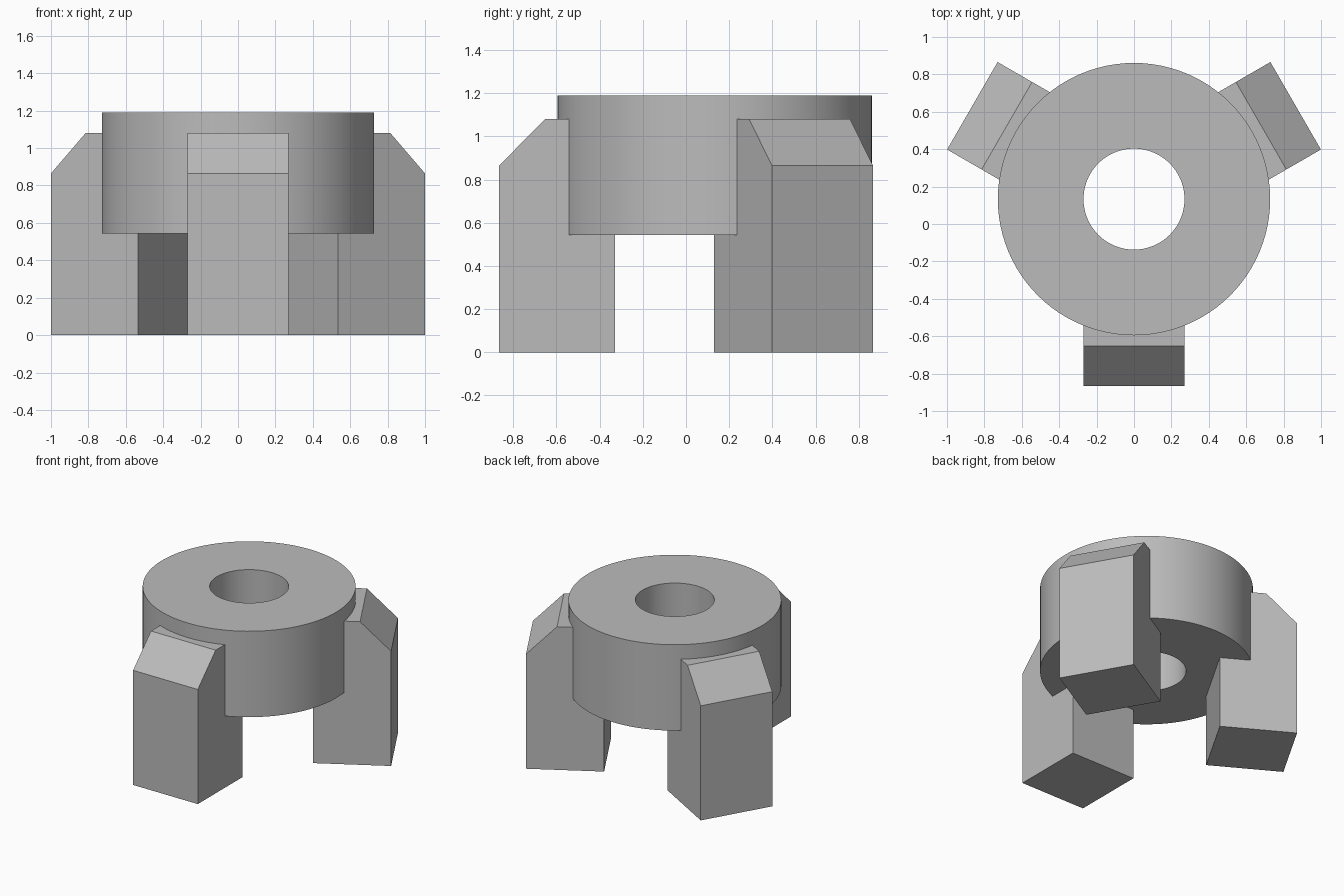
import bpy, bmesh, math
from mathutils import Matrix, Vector

if "Cube" in bpy.data.objects:
    bpy.data.objects.remove(bpy.data.objects["Cube"], do_unlink=True)

CENTRE = Vector((0, 0.133, 0))
SEGMENTS = 96

grey = bpy.data.materials.new("plain grey")
grey.use_nodes = True
colour = (0.5, 0.5, 0.5, 1)
grey.diffuse_color = colour
grey.node_tree.nodes["Principled BSDF"].inputs["Base Color"].default_value = colour


def finish(name, bm):
    """Turn a bmesh into a grey object."""
    bmesh.ops.recalc_face_normals(bm, faces=bm.faces)
    mesh = bpy.data.meshes.new(name)
    bm.to_mesh(mesh)
    bm.free()
    mesh.materials.append(grey)
    obj = bpy.data.objects.new(name, mesh)
    bpy.context.collection.objects.link(obj)
    return obj


def make_ring(name, inner, outer, bottom, top):
    """Spin a rectangular section around the ring axis."""
    bm = bmesh.new()
    section = [(inner, bottom), (outer, bottom), (outer, top), (inner, top)]
    verts = [bm.verts.new(CENTRE + Vector((r, 0, z))) for r, z in section]
    edges = [bm.edges.new((verts[i], verts[(i + 1) % 4])) for i in range(4)]
    bmesh.ops.spin(bm, geom=verts + edges, cent=CENTRE, axis=(0, 0, 1),
                   angle=math.tau, steps=SEGMENTS, use_merge=True)
    bmesh.ops.remove_doubles(bm, verts=bm.verts, dist=1e-4)
    return finish(name, bm)


def make_leg(name, angle):
    """Extrude the chamfered side profile across the leg's width."""
    half_width = 0.27
    profile = [(0.462, 0), (0.998, 0), (0.998, 0.865), (0.785, 1.08), (0.462, 1.08)]
    bm = bmesh.new()
    face = bm.faces.new([bm.verts.new((r, -half_width, z)) for r, z in profile])
    side = bmesh.ops.extrude_face_region(bm, geom=[face])["geom"]
    moved = [v for v in side if isinstance(v, bmesh.types.BMVert)]
    bmesh.ops.translate(bm, verts=moved, vec=(0, 2 * half_width, 0))
    bm.transform(Matrix.Translation(CENTRE) @ Matrix.Rotation(angle, 4, "Z"))
    return finish(name, bm)


# Thick ring, with three legs fused into its rim
body = make_ring("ring_with_legs", 0.27, 0.728, 0.542, 1.19)
legs = [make_leg(name, math.radians(degrees)) for name, degrees in
        (("front_leg", -90), ("back_left_leg", 30), ("back_right_leg", 150))]

bpy.context.view_layer.objects.active = body
for leg in legs:
    union = body.modifiers.new("fuse " + leg.name, "BOOLEAN")
    union.operation = "UNION"
    union.solver = "EXACT"
    union.object = leg
    bpy.ops.object.modifier_apply(modifier=union.name)
    bpy.data.objects.remove(leg, do_unlink=True)

# Smooth round walls, crisp edges
bpy.ops.object.select_all(action="DESELECT")
body.select_set(True)
bpy.ops.object.shade_smooth_by_angle(angle=math.radians(30))
